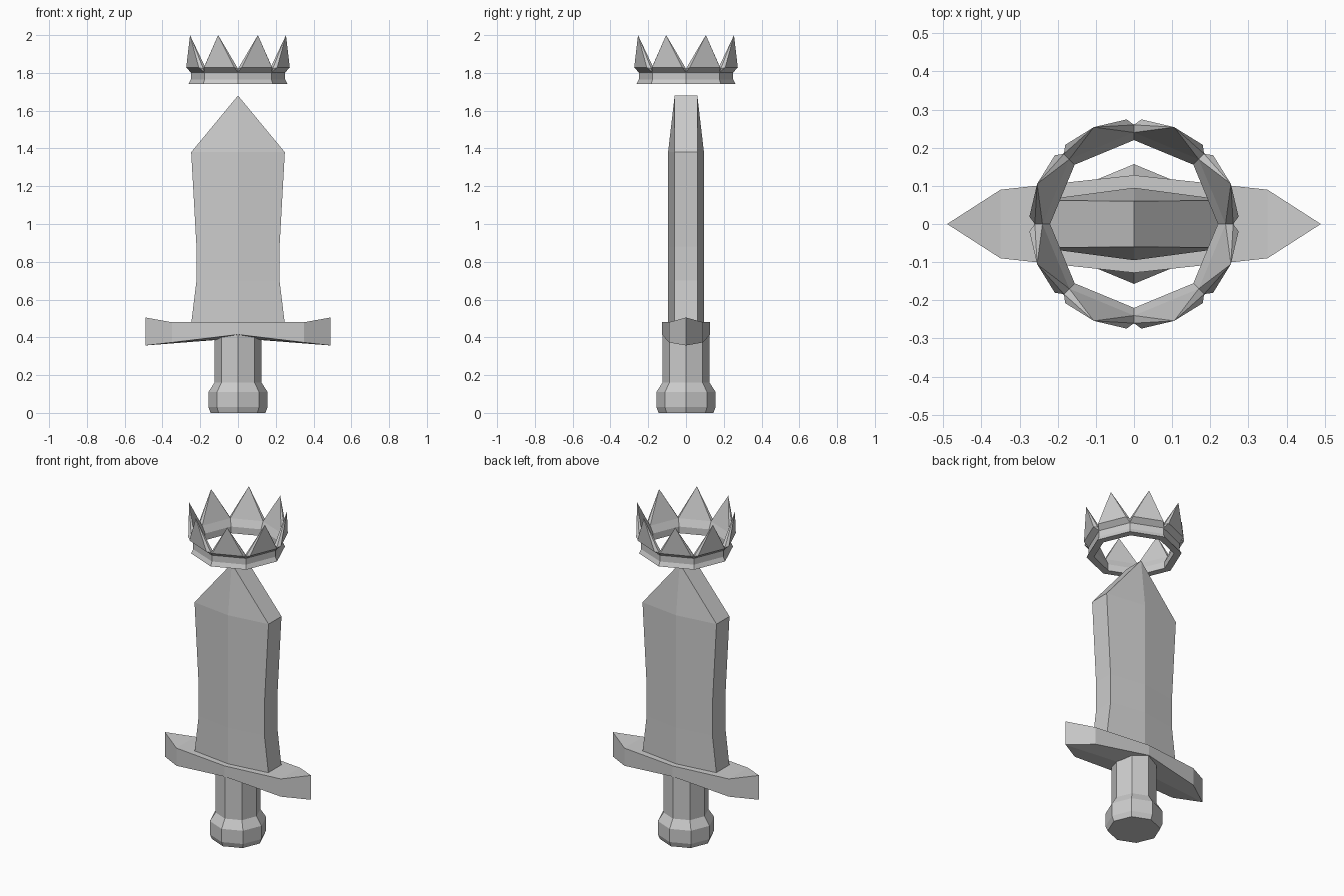
import bpy, bmesh
from math import sin, cos, radians

if "Cube" in bpy.data.objects:
    bpy.data.objects.remove(bpy.data.objects["Cube"])

steel = bpy.data.materials.new("plain grey")
steel.diffuse_color = (0.6, 0.6, 0.6, 1)
steel.use_nodes = True
steel.node_tree.nodes["Principled BSDF"].inputs["Base Color"].default_value = steel.diffuse_color


def build(name, fill):
    """Make one flat-shaded object; fill(bm) adds its geometry."""
    bm = bmesh.new()
    fill(bm)
    bmesh.ops.remove_doubles(bm, verts=bm.verts, dist=1e-5)
    bmesh.ops.recalc_face_normals(bm, faces=bm.faces)
    mesh = bpy.data.meshes.new(name)
    bm.to_mesh(mesh)
    bm.free()
    mesh.materials.append(steel)
    bpy.context.collection.objects.link(bpy.data.objects.new(name, mesh))


def face(bm, *pts):
    bm.faces.new([bm.verts.new(p) for p in pts])


def polar(r, deg, z):
    return (r * cos(radians(deg)), r * sin(radians(deg)), z)


# Grip and pommel: eight-sided turned profile (radius, height)
def handle(bm):
    prof = [(0.145, 0), (0.157, 0.03), (0.157, 0.11), (0.125, 0.16), (0.125, 0.42)]
    rings = [[polar(r, 45 * i, z) for i in range(8)] for r, z in prof]
    for a, b in zip(rings, rings[1:]):
        for i in range(8):
            j = (i + 1) % 8
            face(bm, a[i], a[j], b[j], b[i])
    face(bm, *rings[0])
    face(bm, *rings[-1])


# Cross guard: one quarter, mirrored to the other three
def guard(bm):
    for sx in (1, -1):
        for sy in (1, -1):
            def p(x, y, z):
                return (sx * x, sy * y, z)
            mid_t, mid_b = p(0, 0.128, 0.48), p(0, 0.128, 0.415)
            sh_t, sh_b = p(0.35, 0.09, 0.48), p(0.35, 0.09, 0.373)
            tip_t, tip_b = p(0.49, 0, 0.505), p(0.49, 0, 0.357)
            ridge = p(0.35, 0, 0.48)
            face(bm, mid_b, sh_b, sh_t, mid_t)
            face(bm, sh_b, tip_b, tip_t, sh_t)
            face(bm, p(0, 0, 0.48), ridge, sh_t, mid_t)
            face(bm, ridge, tip_t, sh_t)
            face(bm, p(0, 0, 0.395), tip_b, sh_b, mid_b)


# Blade: hexagonal sections (half width, height) closing to a short top edge
def blade(bm):
    prof = [(0.25, 0.45), (0.247, 0.48), (0.22, 0.70), (0.22, 0.88), (0.248, 1.38)]

    def section(w, z):
        return [(w, -0.062, z), (w, 0.062, z), (0, 0.095, z),
                (-w, 0.062, z), (-w, -0.062, z), (0, -0.095, z)]
    rings = [section(w, z) for w, z in prof]
    for a, b in zip(rings, rings[1:]):
        for i in range(6):
            j = (i + 1) % 6
            face(bm, a[i], a[j], b[j], b[i])
    face(bm, *rings[0])
    top, front, back = rings[-1], (0, -0.06, 1.68), (0, 0.06, 1.68)
    face(bm, top[0], top[1], back, front)
    face(bm, top[3], top[4], front, back)
    for i, j, tip in ((1, 2, back), (2, 3, back), (4, 5, front), (5, 0, front)):
        face(bm, top[i], top[j], tip)


# Crown: octagonal band with a flared rim and one spike on each side
def crown(bm):
    band = [(0.24, 1.822), (0.22, 1.78), (0.22, 1.74), (0.262, 1.74),
            (0.25, 1.765), (0.25, 1.803)]
    for k in range(8):
        a, b = 45 * k, 45 * k + 45
        for (r0, z0), (r1, z1) in zip(band, band[1:]):
            face(bm, polar(r0, a, z0), polar(r0, b, z0), polar(r1, b, z1), polar(r1, a, z1))
        low_a, low_b = polar(0.25, a, 1.803), polar(0.25, b, 1.803)
        out_a, out_b = polar(0.275, a + 4, 1.828), polar(0.275, b - 4, 1.828)
        dip_a, dip_b = polar(0.26, a, 1.822), polar(0.26, b, 1.822)
        in_a, in_b = polar(0.24, a, 1.822), polar(0.24, b, 1.822)
        face(bm, low_a, low_b, out_b, out_a)
        face(bm, low_a, out_a, dip_a)
        face(bm, low_b, dip_b, out_b)
        tip = polar(0.275, a + 22.5, 2.0)
        base = [in_a, dip_a, out_a, out_b, dip_b, in_b]
        for i in range(6):
            face(bm, base[i], base[(i + 1) % 6], tip)


build("handle", handle)
build("cross_guard", guard)
build("blade", blade)
build("crown", crown)
